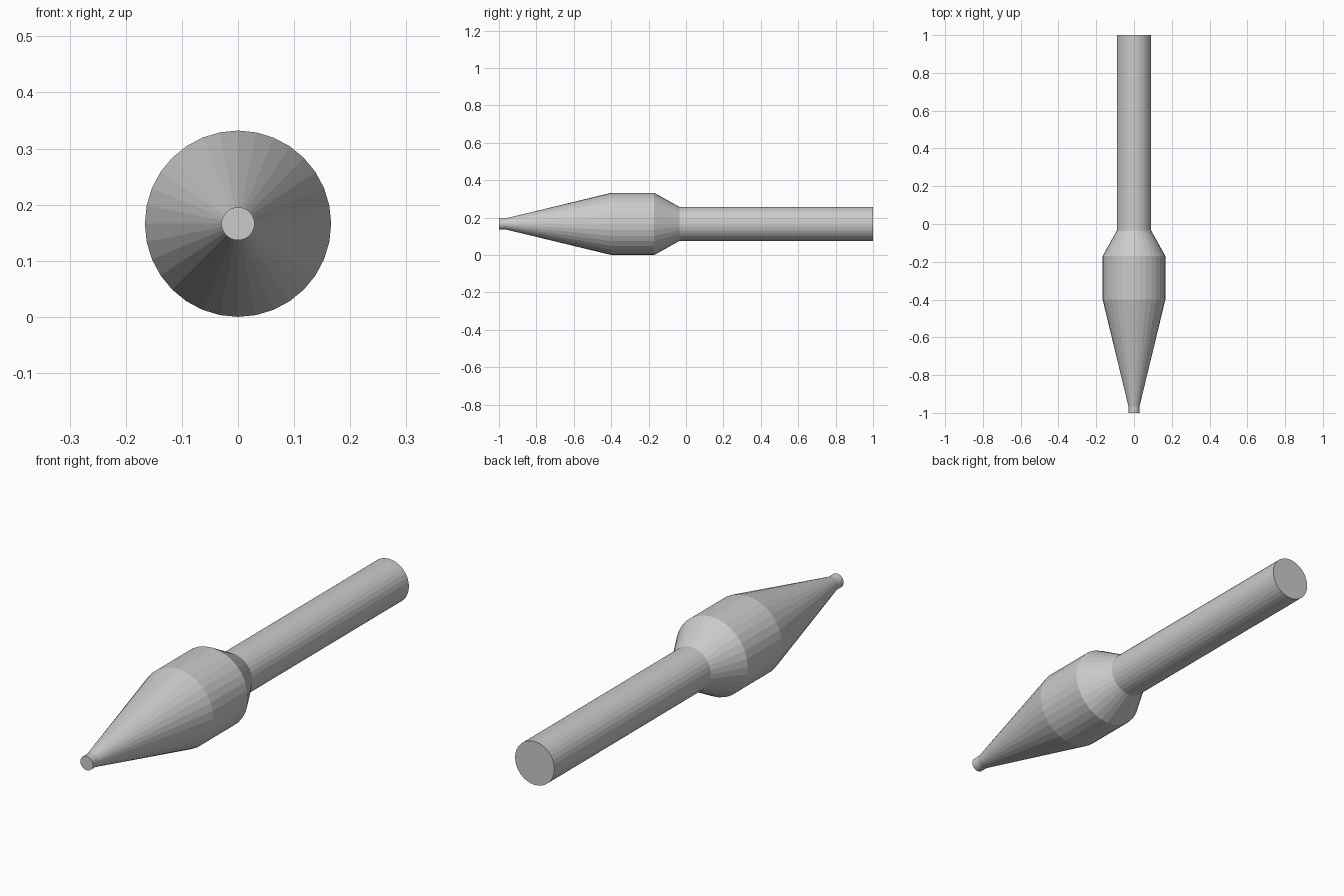
import bpy, bmesh
from math import cos, sin, pi

if "Cube" in bpy.data.objects:
    bpy.data.objects.remove(bpy.data.objects["Cube"])

SIDES = 32
AXIS_Z = 0.166          # height of the long axis


def lathe(name, profile, cap_start=False, cap_end=False):
    """Revolve (y, radius) points around the y axis, flat faced."""
    bm = bmesh.new()
    rings = []
    for y, r in profile:
        rings.append([bm.verts.new((r * cos(2 * pi * i / SIDES), y,
                                    AXIS_Z + r * sin(2 * pi * i / SIDES)))
                      for i in range(SIDES)])
    for a, b in zip(rings, rings[1:]):
        for i in range(SIDES):
            j = (i + 1) % SIDES
            bm.faces.new((a[i], a[j], b[j], b[i]))
    if cap_start:
        bm.faces.new(rings[0][::-1])
    if cap_end:
        bm.faces.new(rings[-1])
    # Wind every face away from the long axis
    for f in bm.faces:
        f.normal_update()
        c = f.calc_center_median()
        out = c.copy()
        out.z -= AXIS_Z
        if len(f.verts) == 4:
            out.y = 0
        if f.normal.dot(out) < 0:
            f.normal_flip()
    mesh = bpy.data.meshes.new(name)
    bm.to_mesh(mesh)
    bm.free()
    obj = bpy.data.objects.new(name, mesh)
    bpy.context.collection.objects.link(obj)
    return obj


# Small cylindrical nib at the front
lathe("tip", [(-1.0, 0.0295), (-0.965, 0.0295)], cap_start=True)

# Tapered nose, straight barrel and rear shoulder
lathe("head", [(-0.965, 0.0295), (-0.40, 0.166), (-0.17, 0.166), (-0.035, 0.091)])

# Long round shaft closed at the back
lathe("shaft", [(-0.035, 0.091), (1.0, 0.091)], cap_end=True)
